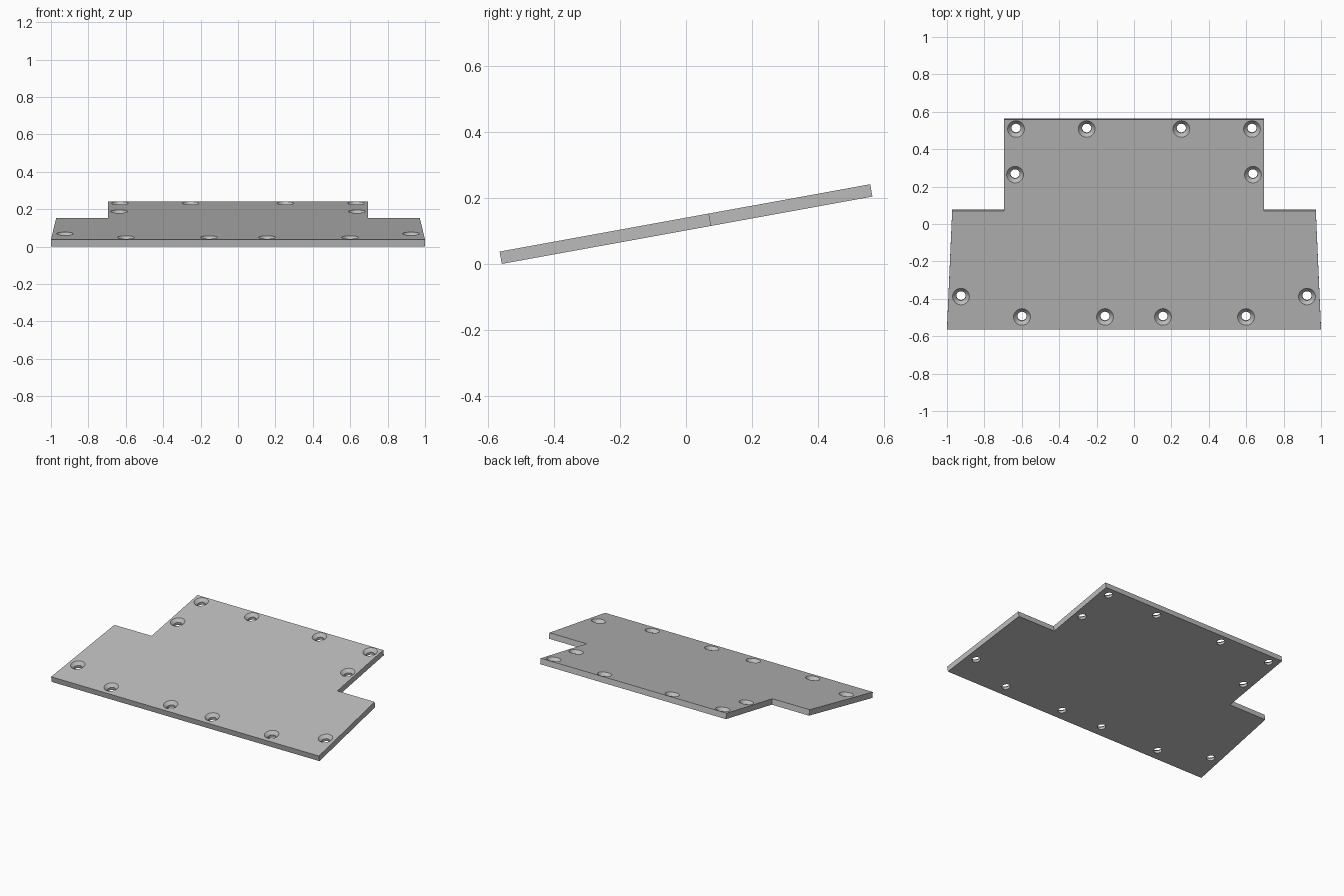
import bpy
import bmesh
from math import radians, sin, cos, tau

cube = bpy.data.objects.get("Cube")
if cube:
    bpy.data.objects.remove(cube, do_unlink=True)

TILT = radians(10.3)
LENGTH, THICK = 1.142, 0.038
RIM, BORE, SINK = 0.045, 0.025, 0.02
SEGMENTS = 32
front_y = -(LENGTH * cos(TILT) + THICK * sin(TILT)) / 2

grey = bpy.data.materials.new("plain_grey")
grey.use_nodes = True
colour = (0.5, 0.5, 0.5, 1)
grey.diffuse_color = colour
grey.node_tree.nodes["Principled BSDF"].inputs["Base Color"].default_value = colour


def add_object(name, bm):
    bmesh.ops.recalc_face_normals(bm, faces=bm.faces)
    mesh = bpy.data.meshes.new(name)
    bm.to_mesh(mesh)
    bm.free()
    mesh.materials.append(grey)
    obj = bpy.data.objects.new(name, mesh)
    bpy.context.collection.objects.link(obj)
    return obj


# Stepped plate: half outline mirrored, top surface at local z = 0
half = [(1, 0), (0.972, 0.645), (0.694, 0.645), (0.694, LENGTH)]
outline = half + [(-x, y) for x, y in reversed(half)]
bm = bmesh.new()
face = bm.faces.new([bm.verts.new((x, y, 0)) for x, y in outline])
solid = bmesh.ops.extrude_face_region(bm, geom=[face])
lower = [v for v in solid["geom"] if isinstance(v, bmesh.types.BMVert)]
bmesh.ops.translate(bm, verts=lower, vec=(0, 0, -THICK))
plate = add_object("plate", bm)

# Countersunk screw holes, given as seen from straight above
holes = [(0.599, -0.497), (0.155, -0.497), (0.925, -0.388),
         (0.636, 0.264), (0.631, 0.508), (0.253, 0.508)]
profile = [(BORE, -THICK - 0.02), (BORE, -SINK), (RIM, 0), (RIM, 0.02)]
bm = bmesh.new()
for hx, hy in holes:
    for side in (1, -1):
        cx, cy = side * hx, (hy - front_y) / cos(TILT)
        rings = [[bm.verts.new((cx + r * cos(tau * i / SEGMENTS),
                                cy + r * sin(tau * i / SEGMENTS), z))
                  for i in range(SEGMENTS)] for r, z in profile]
        for a, b in zip(rings, rings[1:]):
            for i in range(SEGMENTS):
                j = (i + 1) % SEGMENTS
                bm.faces.new((a[i], a[j], b[j], b[i]))
        bm.faces.new(rings[0])
        bm.faces.new(rings[-1])
cutter = add_object("hole_cutter", bm)
cutter.hide_render = True

cut = plate.modifiers.new("screw_holes", "BOOLEAN")
cut.operation = "DIFFERENCE"
cut.solver = "EXACT"
cut.object = cutter

# Apply the holes, drop the cutter, shade and tilt the plate
bpy.ops.object.select_all(action="DESELECT")
plate.select_set(True)
bpy.context.view_layer.objects.active = plate
bpy.ops.object.modifier_apply(modifier=cut.name)
bpy.data.objects.remove(cutter, do_unlink=True)
bpy.ops.object.shade_smooth_by_angle(angle=radians(25))
plate.rotation_euler.x = TILT
plate.location = (0, front_y, THICK * cos(TILT))
